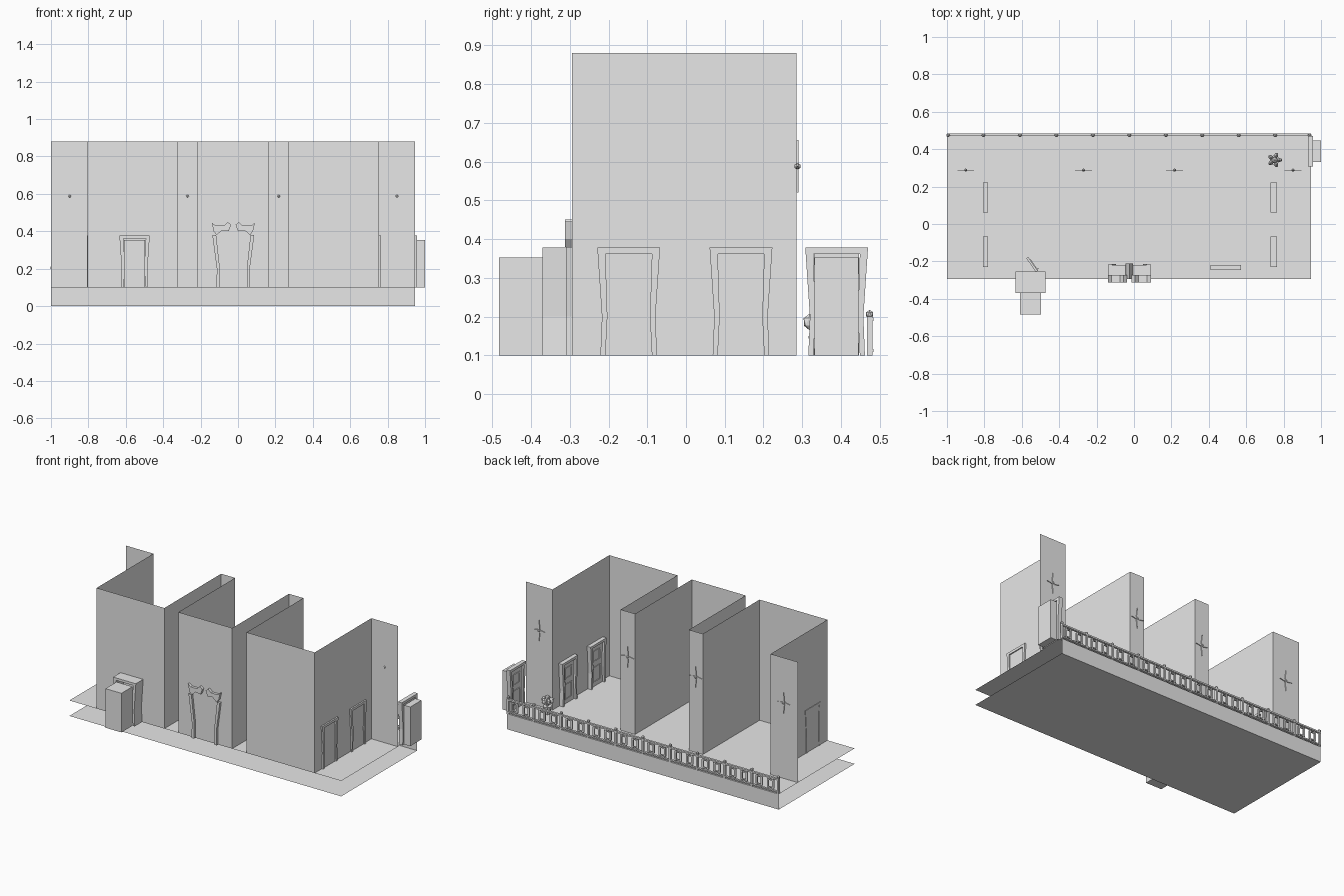
import bpy, bmesh, math
from mathutils import Matrix, Vector

cube = bpy.data.objects.get("Cube")
if cube:
    bpy.data.objects.remove(cube, do_unlink=True)

grey = bpy.data.materials.new("plain_grey")
grey.use_nodes = True
grey.diffuse_color = (0.8, 0.8, 0.8, 1)
grey.node_tree.nodes["Principled BSDF"].inputs["Base Color"].default_value = (0.8, 0.8, 0.8, 1)

FLOOR = 0.1
LEFT, RIGHT, FRONT, BACK = -1.0, 0.945, -0.295, 0.48


def finish(name, bm, loc=(0, 0, 0), angle=0, scale=(1, 1, 1)):
    mesh = bpy.data.meshes.new(name)
    bm.to_mesh(mesh)
    bm.free()
    mesh.materials.append(grey)
    ob = bpy.data.objects.new(name, mesh)
    ob.location, ob.scale = loc, scale
    ob.rotation_euler.z = math.radians(angle)
    bpy.context.collection.objects.link(ob)
    return ob


def box(bm, x0, x1, y0, y1, z0, z1):
    m = Matrix.Translation(((x0 + x1) / 2, (y0 + y1) / 2, (z0 + z1) / 2))
    m = m @ Matrix.Diagonal((x1 - x0, y1 - y0, z1 - z0, 1))
    return bmesh.ops.create_cube(bm, size=1, matrix=m)["verts"]


def prism(bm, pts, y0, y1):
    """Extrude an (x, z) outline along y."""
    face = bm.faces.new([bm.verts.new((x, y0, z)) for x, z in pts])
    ext = bmesh.ops.extrude_face_region(bm, geom=[face], use_keep_orig=True)["geom"]
    for v in ext:
        if isinstance(v, bmesh.types.BMVert):
            v.co.y = y1
    bmesh.ops.recalc_face_normals(bm, faces=bm.faces)


def outline_frame(bm, x0, x1, y0, y1, z0, z1, t):
    """Four bars around a rectangle."""
    box(bm, x0, x1, y0, y1, z0, z0 + t)
    box(bm, x0, x1, y0, y1, z1 - t, z1)
    box(bm, x0, x0 + t, y0, y1, z0 + t, z1 - t)
    box(bm, x1 - t, x1, y0, y1, z0 + t, z1 - t)


# Open platform: floor, underside and back face
bm = bmesh.new()
loop = [(FRONT, 0), (BACK, 0), (BACK, FLOOR), (FRONT, FLOOR)]
rows = [[bm.verts.new((x, y, z)) for x in (LEFT, RIGHT)] for y, z in loop]
for a, b in zip(rows, rows[1:]):
    bm.faces.new((a[0], b[0], b[1], a[1]))
finish("platform", bm)

# Folded wall running in and out to form three rooms
WALL_BACK, WALL_TOP = 0.285, 0.88
folds = [-0.805, -0.32, -0.22, 0.165, 0.268, 0.755]
path = [(LEFT, WALL_BACK)]
for i, x in enumerate(folds):
    pair = [(x, WALL_BACK), (x, FRONT)]
    path += pair if i % 2 == 0 else pair[::-1]
path.append((RIGHT, WALL_BACK))
bm = bmesh.new()
cols = [[bm.verts.new((x, y, z)) for z in (FLOOR, WALL_TOP)] for x, y in path]
for a, b in zip(cols, cols[1:]):
    bm.faces.new((a[0], b[0], b[1], a[1]))
finish("folded_wall", bm)

# Flared door frame outline, right half
half = [(0.06, 0.262), (0.055, 0.1), (0.06, 0), (0.073, 0), (0.069, 0.1), (0.081, 0.278)]
frame_outline = half + [(-x, z) for x, z in reversed(half)]


def door_leaf(bm, y0, y1, w=0.058, h=0.262):
    box(bm, -w, w, y0, y1, 0, h)
    face = y1 + 0.004
    outline_frame(bm, -w * 0.6, w * 0.6, y1, face, h * 0.6, h * 0.88, 0.008)
    outline_frame(bm, -w * 0.6, w * 0.6, y1, face, h * 0.1, h * 0.48, 0.006)
    box(bm, w * 0.72, w * 0.86, y1, face + 0.006, h * 0.46, h * 0.56)


def door(name, x, y, angle, depth, closed=True):
    bm = bmesh.new()
    prism(bm, frame_outline, 0, depth)
    finish(name + "_frame", bm, (x, y, FLOOR), angle)
    if closed:
        bm = bmesh.new()
        door_leaf(bm, depth * 0.2, depth * 0.6)
        finish(name + "_leaf", bm, (x, y, FLOOR), angle)


def recess(name, x, y, angle, depth):
    """Box behind a doorway, open towards the room."""
    bm = bmesh.new()
    box(bm, -0.057, 0.057, -depth, 0, 0, 0.253)
    opening = [f for f in bm.faces if f.normal.y > 0.9]
    bmesh.ops.delete(bm, geom=opening, context="FACES_ONLY")
    finish(name, bm, (x, y, FLOOR), angle)


# Doors along the end walls and in the right room
for tag, y in (("front", -0.148), ("back", 0.142)):
    door("left_end_" + tag + "_door", 0.765, y, 90, 0.036)
    door("right_end_" + tag + "_door", -0.808, y, -90, 0.027)
door("room_door", 0.49, -0.246, 0, 0.026)

# Side exit and front exit with recesses
door("side_exit", 0.957, 0.389, 90, 0.027)
recess("side_exit_recess", 0.957, 0.389, 90, 0.043)
door("front_exit", -0.553, -0.37, 0, 0.116, closed=False)
recess("front_exit_recess", -0.553, -0.37, 0, 0.113)
bm = bmesh.new()
door_leaf(bm, -0.006, 0.006, 0.045, 0.25)
finish("front_exit_open_leaf", bm, (-0.545, -0.217, FLOOR), -55)

# Double door with leaning posts and carved caps
bm = bmesh.new()
for s in (-1, 1):
    post = [(0.074, 0), (0.09, 0), (0.088, 0.1), (0.112, 0.28), (0.092, 0.28), (0.072, 0.1)]
    cap = [(0.012, 0.335), (0.03, 0.35), (0.05, 0.33), (0.095, 0.33), (0.115, 0.345),
           (0.105, 0.3), (0.09, 0.28), (0.06, 0.305), (0.025, 0.3)]
    prism(bm, [(s * x, z) for x, z in post], -0.05, 0.045)
    prism(bm, [(s * x, z) for x, z in cap], -0.052, -0.012)
    box(bm, *sorted((s * 0.004, s * 0.074)), -0.02, 0.02, 0, 0.27)
    box(bm, *sorted((s * 0.006, s * 0.014)), 0.02, 0.03, 0.1, 0.15)
    for z0, z1 in ((0.02, 0.12), (0.15, 0.25)):
        outline_frame(bm, *sorted((s * 0.018, s * 0.064)), 0.02, 0.025, z0, z1, 0.006)
box(bm, -0.105, 0.105, -0.03, 0.04, 0.268, 0.285)
prism(bm, [(-0.02, 0.285), (0.02, 0.285), (0.012, 0.34), (0, 0.37), (-0.012, 0.34)], -0.035, 0.05)
finish("double_door", bm, (-0.025, -0.26, FLOOR))

# Back railing: posts with knobs and pairs of square loops
bm = bmesh.new()
pitch = 0.195
RAIL = 0.476
for z, t in ((FLOOR + 0.008, 0.008), (FLOOR + 0.088, 0.01)):
    box(bm, LEFT, RIGHT, RAIL - 0.006, RAIL + 0.008, z, z + t)
for i in range(11):
    x = min(LEFT + i * pitch, RIGHT - 0.006)
    if i == 0:
        x += 0.006
    box(bm, x - 0.006, x + 0.006, RAIL - 0.008, RAIL + 0.006, FLOOR, FLOOR + 0.1)
    bmesh.ops.create_icosphere(bm, subdivisions=1, radius=0.011,
                               matrix=Matrix.Translation((x, RAIL - 0.002, FLOOR + 0.106)))
    if i < 10:
        for off in (0.055, 0.137):
            c = x + off
            if c + 0.03 < RIGHT:
                outline_frame(bm, c - 0.025, c + 0.025, RAIL - 0.004, RAIL + 0.004,
                              FLOOR + 0.024, FLOOR + 0.08, 0.007)
                for s in (-1, 1):
                    box(bm, c + s * 0.016 - 0.003, c + s * 0.016 + 0.003, RAIL - 0.004,
                        RAIL + 0.004, FLOOR + 0.016, FLOOR + 0.088)
finish("back_railing", bm)

# Pointed wall ornaments on the four back-facing wall ends
for i, x in enumerate((-0.9, -0.27, 0.217, 0.85)):
    bm = bmesh.new()
    star = []
    for k in range(8):
        r = (0.045, 0.01, 0.068, 0.01)[k % 4]
        a = k * math.pi / 4
        star.append((r * math.cos(a), r * math.sin(a)))
    prism(bm, star, 0, 0.005)
    bmesh.ops.create_icosphere(bm, subdivisions=1, radius=0.009,
                               matrix=Matrix.Translation((0, 0.003, 0)))
    finish(f"wall_ornament_{i + 1}", bm, (x, WALL_BACK, 0.588))

# Potted plant beside the side exit
bm = bmesh.new()
bmesh.ops.create_cone(bm, cap_ends=True, segments=10, radius1=0.018, radius2=0.026, depth=0.05,
                      matrix=Matrix.Translation((0, 0, 0.025)))
bmesh.ops.create_cone(bm, cap_ends=True, segments=8, radius1=0.008, radius2=0.008, depth=0.05,
                      matrix=Matrix.Translation((0, 0, 0.07)))
for k in range(5):
    turn = Matrix.Rotation(k * math.tau / 5, 4, "Z")
    leaf = Matrix.Translation((0.024, 0, 0.086)) @ Matrix.Diagonal((1, 0.7, 1.2, 1))
    bmesh.ops.create_icosphere(bm, subdivisions=1, radius=0.018, matrix=turn @ leaf)
bmesh.ops.create_icosphere(bm, subdivisions=1, radius=0.018,
                           matrix=Matrix.Translation((0, 0, 0.104)))
finish("potted_plant", bm, (0.752, 0.342, FLOOR))
